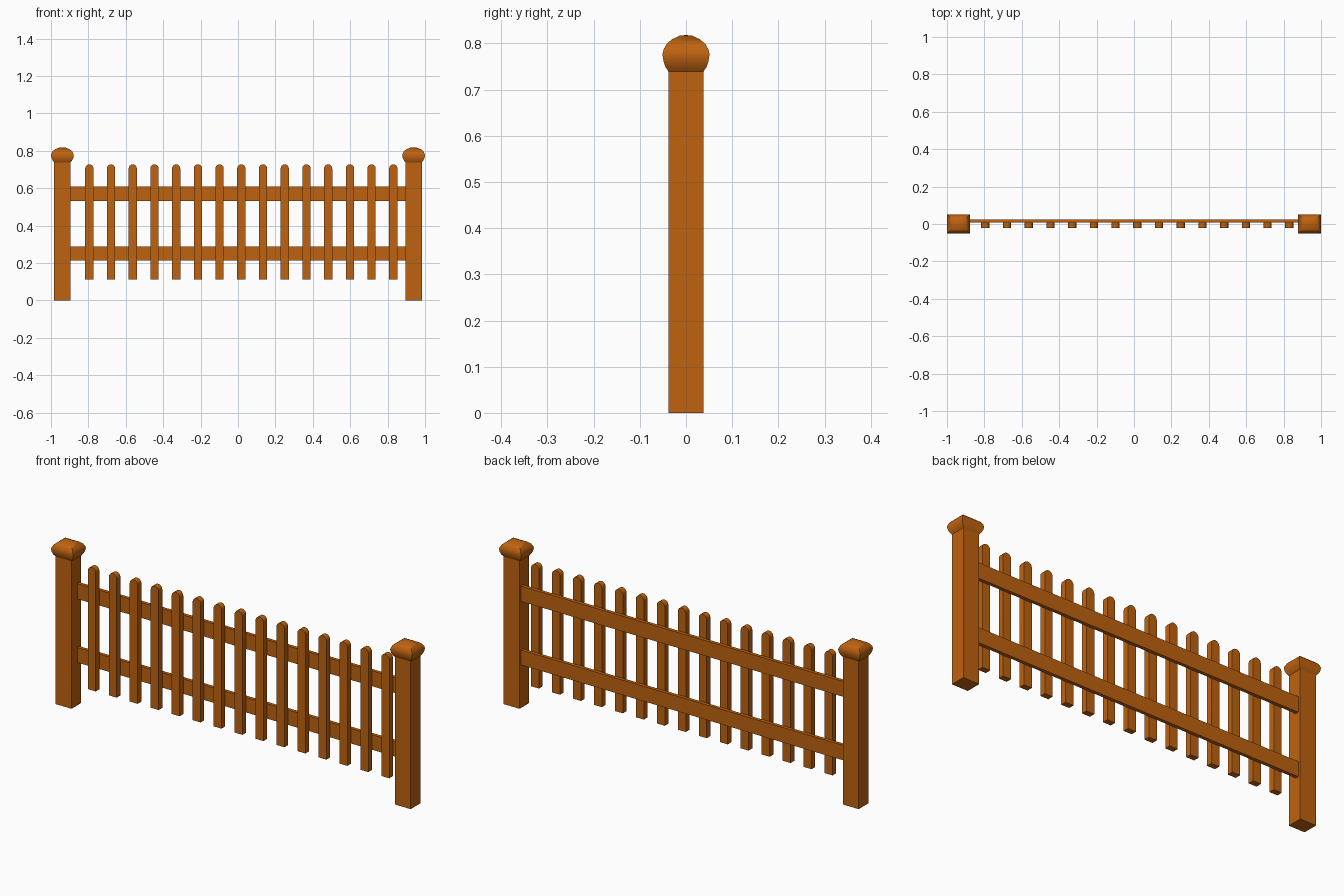
import bpy, bmesh, math

if "Cube" in bpy.data.objects:
    bpy.data.objects.remove(bpy.data.objects["Cube"])

wood = bpy.data.materials.new("warm brown wood")
wood.diffuse_color = (0.52, 0.125, 0.005, 1)
wood.use_nodes = True
wood.node_tree.nodes["Principled BSDF"].inputs["Base Color"].default_value = wood.diffuse_color


def make_object(name, bm, smooth=False):
    bmesh.ops.recalc_face_normals(bm, faces=bm.faces)
    me = bpy.data.meshes.new(name)
    bm.to_mesh(me)
    bm.free()
    me.materials.append(wood)
    ob = bpy.data.objects.new(name, me)
    bpy.context.collection.objects.link(ob)
    if smooth:
        bpy.ops.object.select_all(action='DESELECT')
        ob.select_set(True)
        bpy.context.view_layer.objects.active = ob
        bpy.ops.object.shade_smooth_by_angle(angle=math.radians(50))
    return ob


def box(name, x0, x1, y0, y1, z0, z1):
    bm = bmesh.new()
    bmesh.ops.create_cube(bm, size=1)
    for v in bm.verts:
        v.co.x = x1 if v.co.x > 0 else x0
        v.co.y = y1 if v.co.y > 0 else y0
        v.co.z = z1 if v.co.z > 0 else z0
    return make_object(name, bm)


def loft_cap(name, cx, profile):
    # square rings stacked along the rounded profile
    bm = bmesh.new()
    rings = [[bm.verts.new((cx + sx * hx, sy * hy, z))
              for sx, sy in ((-1, -1), (1, -1), (1, 1), (-1, 1))]
             for hx, hy, z in profile]
    for a, b in zip(rings, rings[1:]):
        for i in range(4):
            j = (i + 1) % 4
            bm.faces.new((a[i], a[j], b[j], b[i]))
    bm.faces.new(rings[0])
    bm.faces.new(rings[-1])
    return make_object(name, bm, True)


def picket(name, cx):
    # straight slat with a rounded top, extruded in depth
    hw, z0, zs, zt = 0.022, 0.113, 0.706, 0.728
    n = 8
    outline = [(-hw, z0), (hw, z0)]
    outline += [(hw * math.cos(math.pi * i / n), zs + (zt - zs) * math.sin(math.pi * i / n))
                for i in range(n + 1)]
    bm = bmesh.new()
    face = bm.faces.new([bm.verts.new((cx + x, -0.021, z)) for x, z in outline])
    ext = bmesh.ops.extrude_face_region(bm, geom=[face])
    for v in ext['geom']:
        if isinstance(v, bmesh.types.BMVert):
            v.co.y = 0.008
    return make_object(name, bm, True)


# posts and rounded square caps
cap_profile = [(0.044, 0.038, 0.739), (0.052, 0.0445, 0.749), (0.058, 0.0485, 0.761),
               (0.061, 0.051, 0.776), (0.058, 0.0485, 0.787), (0.051, 0.042, 0.799),
               (0.038, 0.030, 0.809), (0.018, 0.013, 0.817), (0.002, 0.001, 0.818)]
for side, s in (("left", -1), ("right", 1)):
    cx = s * 0.939
    box(side + "_post", cx - 0.044, cx + 0.044, -0.038, 0.038, 0, 0.739)
    loft_cap(side + "_post_cap", cx, cap_profile)

# horizontal rails behind the pickets
for name, z0, z1 in (("lower_rail", 0.214, 0.289), ("upper_rail", 0.532, 0.609)):
    box(name, -0.9, 0.9, 0.008, 0.025, z0, z1)

# row of pickets
for i in range(15):
    picket("picket_%02d" % (i + 1), -0.795 + i * 0.1161)
